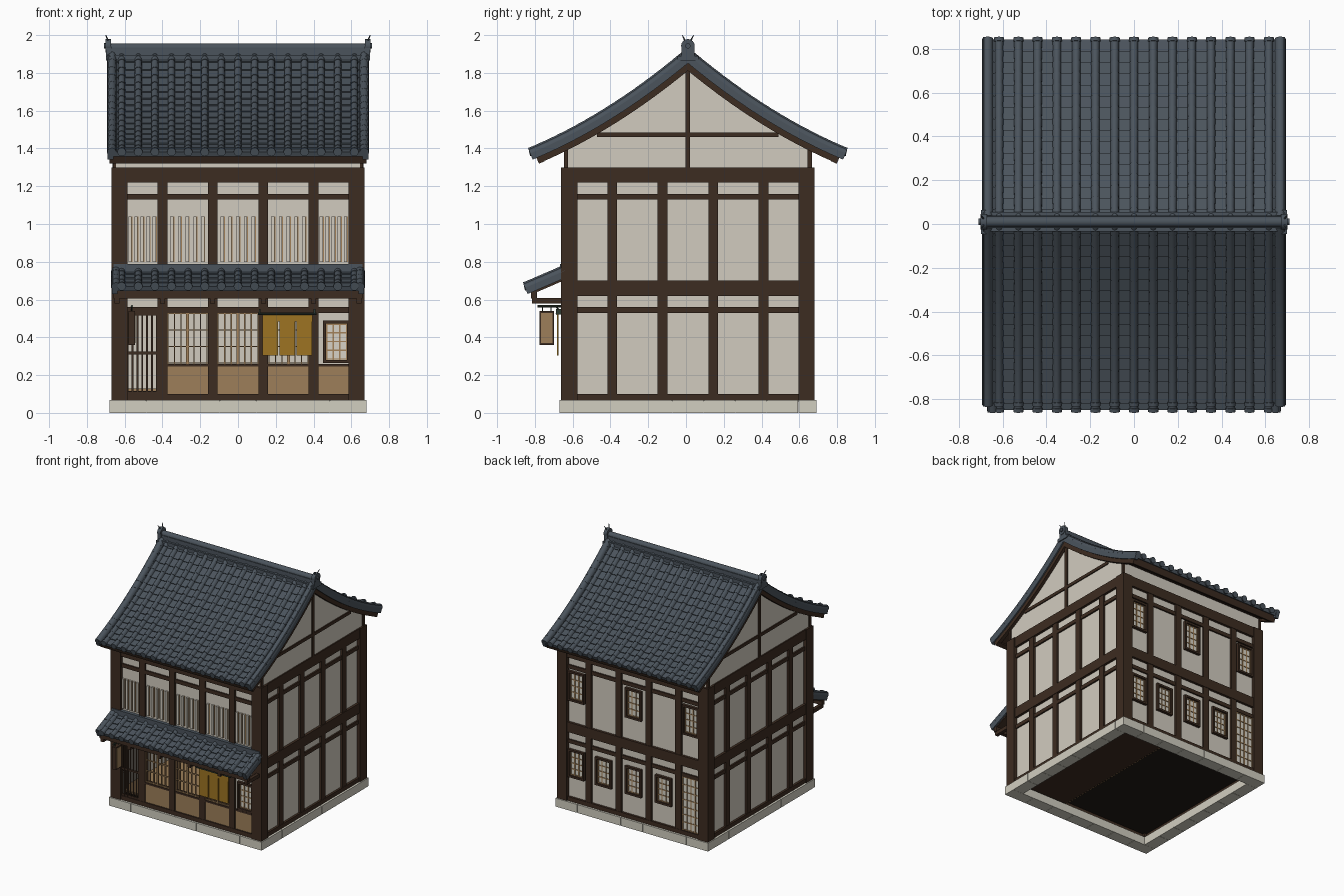
import bpy, bmesh, math
from mathutils import Vector

if "Cube" in bpy.data.objects:
    bpy.data.objects.remove(bpy.data.objects["Cube"])

CY = 0.01            # body centre in y
W = 0.645            # distance of the plaster face from the centre


def mat(name, r, g, b):
    m = bpy.data.materials.new(name)
    m.diffuse_color = (r, g, b, 1)
    m.use_nodes = True
    m.node_tree.nodes["Principled BSDF"].inputs["Base Color"].default_value = m.diffuse_color
    return m


TILE = mat("slate tile", .070, .088, .108)
TIMBER = mat("dark timber", .046, .025, .015)
PLASTER = mat("plaster", .640, .600, .520)
STONE = mat("stone", .640, .620, .530)
CEDAR = mat("cedar board", .340, .212, .100)
LATTICE = mat("light lattice", .360, .220, .100)
PAPER = mat("paper", .680, .650, .570)
OCHRE = mat("ochre cloth", .340, .175, .016)
IRON = mat("green iron", .030, .045, .032)
EARTH = mat("dark interior", .014, .010, .007)


def finish(name, bm, material, smooth=False):
    bmesh.ops.recalc_face_normals(bm, faces=bm.faces[:])
    me = bpy.data.meshes.new(name)
    bm.to_mesh(me)
    bm.free()
    me.materials.append(material)
    ob = bpy.data.objects.new(name, me)
    bpy.context.collection.objects.link(ob)
    if smooth:
        bpy.context.view_layer.objects.active = ob
        ob.select_set(True)
        bpy.ops.object.shade_smooth_by_angle(angle=math.radians(40))
        ob.select_set(False)


def prism(bm, pts, x0, x1):
    """Extrude a (y, z) outline along x."""
    a = [bm.verts.new((x0, y, z)) for y, z in pts]
    b = [bm.verts.new((x1, y, z)) for y, z in pts]
    bm.faces.new(a)
    bm.faces.new(b[::-1])
    for i in range(len(pts)):
        j = (i + 1) % len(pts)
        bm.faces.new((a[i], b[i], b[j], a[j]))


def box(bm, x0, x1, y0, y1, z0, z1):
    prism(bm, [(y0, z0), (y1, z0), (y1, z1), (y0, z1)], x0, x1)


def boxes(name, material, items):
    bm = bmesh.new()
    for it in items:
        box(bm, *it)
    finish(name, bm, material)


def tube(bm, p, q, r, r2=None, n=12):
    p, q = Vector(p), Vector(q)
    rot = (q - p).to_track_quat('Z', 'Y').to_matrix().to_4x4()
    rot.translation = (p + q) / 2
    bmesh.ops.create_cone(bm, cap_ends=True, segments=n, radius1=r, matrix=rot,
                          radius2=r if r2 is None else r2, depth=(q - p).length)


def on(side, u0, u1, o0, o1, z0, z1):
    """Box on a wall: u along it, o outward from the wall face."""
    o0, o1 = W + o0, W + o1
    return {'front': (u0, u1, CY - o1, CY - o0, z0, z1),
            'back': (u0, u1, CY + o0, CY + o1, z0, z1),
            'right': (o0, o1, CY + u0, CY + u1, z0, z1),
            'left': (-o1, -o0, CY + u0, CY + u1, z0, z1)}[side]


SIDES = ('front', 'back', 'right', 'left')
POSTS = (-.4, -.134, .134, .4)
BAYS = ((-.585, -.427), (-.375, -.16), (-.11, .11), (.16, .375), (.427, .585))

# foundation blocks, floors
stones = []
for s in SIDES:
    lim = .68 if s in ('front', 'back') else .585
    stones.append(on(s, -lim + .004, lim - .004, -.06, .032, .002, .064))
    for i in range(7):
        a = -lim + 2 * lim * i / 7
        stones.append(on(s, a + .001, a + 2 * lim / 7 - .001, -.06, .035, 0, .067))
boxes("foundation_stones", STONE, stones)
boxes("upper_floor", EARTH, [(-.62, .62, CY - .62, CY + .62, .64, .68)])
boxes("shop_floor", CEDAR, [(-.62, .62, CY - .62, CY + .62, .115, .13)])
boxes("floor_underside", EARTH, [(-.62, .62, CY - .62, CY + .62, .10, .115)])
boxes("floor_planks", TIMBER, [(.16, .62, CY - .61, CY + .61, .08, .10)])
boxes("floor_edge_strip", LATTICE, [(.15, .16, CY - .6 + i * .03, CY - .585 + i * .03, .08, .10)
                                    for i in range(40)])

# walls (the shop front is open between its posts) and timber frame
walls = [on(s, -.64, .64, -.03, 0, .06, 1.3) for s in SIDES[1:]]
walls += [on('front', -.64, .64, -.03, 0, .53, 1.3), on('front', -.43, .64, -.03, 0, .06, .25),
          on('front', .40, .64, -.03, 0, .25, .53), on('front', -.64, -.585, -.03, 0, .06, .53)]
boxes("plaster_walls", PLASTER, walls)
frame = []
for s in SIDES:
    frame += [on(s, c - .026, c + .026, -.03, .016, .066, 1.26) for c in POSTS]
    frame += [on(s, -.64, .64, -.04, o, z0, z1) for z0, z1, o in
              ((.066, .10, .018), (.53, .56, .012), (.62, .70, .02), (1.13, 1.16, .012),
               (1.22, 1.30, .02))]
boxes("timber_frame", TIMBER, frame)
boxes("corner_posts", TIMBER, [(sx * .628 - .043, sx * .628 + .043, CY + sy * .628 - .043,
      CY + sy * .628 + .043, .066, 1.30) for sx in (-1, 1) for sy in (-1, 1)])


# roof helpers: d runs down the slope, h is measured square to it
def slope_point(f, s, y0, d, h):
    m = (f(d + .001) - f(d - .001)) / .002
    k = math.hypot(1, m)
    return (y0 + s * (d - h * m / k), f(d) + h / k)


def slab(bm, f, s, y0, d0, d1, h0, h1, x0, x1, n=12):
    ds = [d0 + (d1 - d0) * i / n for i in range(n + 1)]
    prism(bm, [slope_point(f, s, y0, d, h1) for d in ds] +
          [slope_point(f, s, y0, d, h0) for d in ds[::-1]], x0, x1)


def roll(bm, f, s, y0, d0, d1, x, r0, r1):
    """One half-round cover tile."""
    rings = []
    for d, r in ((d0, r0), (d1, r1)):
        ring = []
        for i in range(7):
            a = math.pi * i / 6
            y, z = slope_point(f, s, y0, d, r * math.sin(a) * 1.2)
            ring.append(bm.verts.new((x + r * math.cos(a), y, z)))
        rings.append(ring)
    for i in range(6):
        bm.faces.new((rings[0][i], rings[0][i + 1], rings[1][i + 1], rings[1][i]))
    bm.faces.new(rings[1])
    bm.faces.new(rings[0][::-1])


def tiled_roof(name, f, s, y0, length, courses, half):
    bm = bmesh.new()
    step = length / courses
    for c in range(courses):
        d0, d1 = c * step, (c + 1) * step
        prism(bm, [slope_point(f, s, y0, d, h) for d, h in
                   ((d0, -.02), (d1, -.02), (d1, .007), (d0, 0))], -half, half)
        for i in range(-7, 8):
            roll(bm, f, s, y0, d0, d1, i * .088, .0185, .021)
        for sx in (-1, 1):
            roll(bm, f, s, y0, d0, d1 + .004, sx * (half - .022), .025, .026)
    for i in range(-7, 8):                       # round eave ends
        y, z = slope_point(f, s, y0, length, .006)
        tube(bm, (i * .088, y - s * .01, z + .004), (i * .088, y + s * .008, z), .023)
    for sx in (-1, 1):                           # verge tiles
        x = sorted((sx * (half - .03), sx * half))
        slab(bm, f, s, y0, 0, length + .005, -.035, .022, *x)
    finish(name, bm, TILE, True)


def main_curve(d):
    return 1.897 - .84 * d + .255 * d * d


def pent_curve(d):
    return .755 - .43 * d


# main roof with soffit, bargeboards and eave boards
boards = bmesh.new()
for s, nm in ((-1, "front"), (1, "back")):
    tiled_roof("roof_tiles_" + nm, main_curve, s, CY, .83, 16, .69)
    slab(boards, main_curve, s, CY, 0, .81, -.052, -.018, -.66, .66)
    slab(boards, main_curve, s, CY, .785, .815, -.068, -.018, -.68, .68, 2)
    for x in (-.68, .65):
        slab(boards, main_curve, s, CY, 0, .815, -.066, -.018, x, x + .03)
finish("roof_boards", boards, TIMBER)

# attic wall with gable timbers
bm = bmesh.new()
ds = [.65 * i / 8 for i in range(9)]
prism(bm, [(CY + d, main_curve(d) - .045) for d in ds] + [(CY + .65, 1.28), (CY - .65, 1.28)] +
      [(CY - d, main_curve(d) - .045) for d in ds[:0:-1]], -.655, .655)
finish("attic_wall", bm, PLASTER)
gable = []
for s in ('left', 'right'):
    gable += [on(s, -.012, .012, 0, .02, 1.29, 1.85), on(s, -.48, .48, 0, .018, 1.46, 1.485)]
    gable += [on(s, c - .011, c + .011, 0, .018, 1.29, 1.41) for c in (-.645, .645)]
boxes("gable_timbers", TIMBER, gable)

# ridge with end ornaments
bm = bmesh.new()
box(bm, -.685, .685, CY - .045, CY + .045, 1.85, 1.895)
box(bm, -.685, .685, CY - .028, CY + .028, 1.895, 1.93)
tube(bm, (-.69, CY, 1.932), (.69, CY, 1.932), .024)
for sx in (-1, 1):
    x = sorted((sx * .67, sx * .698))
    box(bm, *x, CY - .034, CY + .034, 1.865, 1.94)
    box(bm, *x, CY - .055, CY + .055, 1.865, 1.89)
    tube(bm, (sx * .672, CY, 1.943), (sx * .702, CY, 1.943), .036, n=16)
    tube(bm, (sx * .70, CY, 1.943), (sx * .71, CY, 1.943), .014)
    for sy in (-1, 1):
        tube(bm, (sx * .685, CY + sy * .012, 1.965), (sx * .70, CY + sy * .03, 2.0), .006, .002, 6)
finish("ridge", bm, TILE, True)

# pent roof over the shop front
PY = CY - W
tiled_roof("pent_roof_tiles", pent_curve, -1, PY, .212, 4, .668)
bm = bmesh.new()
slab(bm, pent_curve, -1, PY, 0, .195, -.045, -.018, -.655, .655, 2)
box(bm, -.66, .66, -.82, -.79, .605, .645)
for x in (-.64, *POSTS, .64):
    box(bm, x - .013, x + .013, -.815, -.64, .578, .607)
finish("pent_roof_timbers", bm, TIMBER)
boxes("pent_roof_flashing", TILE, [(-.66, .66, -.668, -.64, .74, .787)])

# upper front slatted vents
slats, strips = [], []
for a, b in BAYS:
    c, p = (a + b) / 2, .032 if b - a < .2 else .041
    for i in range(-2, 3):
        slats.append(on('front', c + i * p - .010, c + i * p + .007, 0, .014, .80, 1.04))
        strips.append(on('front', c + i * p + .007, c + i * p + .012, 0, .006, .80, 1.04))
boxes("vent_slats", PLASTER, slats)
boxes("vent_strips", LATTICE, strips)

paper, bars, rims, panels = [], [], [], []


def screen(side, a, b, z0, z1, nv, nh, backed=True):
    """Light lattice, with paper behind it if backed."""
    if backed:
        paper.append(on(side, a, b, 0, .003, z0, z1))
    for i in range(nv + 1):
        u = a + .004 + (b - a - .008) * i / nv
        bars.append(on(side, u - .0035, u + .0035, -.003, .008, z0, z1))
    for i in range(nh + 1):
        z = z0 + .004 + (z1 - z0 - .008) * i / nh
        bars.append(on(side, a, b, -.003, .007, z - .0035, z + .0035))


def window(side, c, z0, z1):
    a, b, t = c - .072, c + .072, .016
    rims.extend([on(side, a, a + t, 0, .022, z0, z1), on(side, b - t, b, 0, .022, z0, z1),
                 on(side, a, b, 0, .022, z0, z0 + t), on(side, a, b, 0, .022, z1 - t, z1)])
    screen(side, a + t, b - t, z0 + t, z1 - t, 3, 4)


# open shop front screens and back windows
for i, (a, b) in enumerate(BAYS):
    if i:
        panels.append(on('front', a - .01, b + .01, 0, .008, .10, .248))
        rims.append(on('front', a - .01, b + .01, -.03, .014, .246, .26))
    if i in (1, 2, 3):
        screen('front', a, b, .26, .53, 6, 3, False)
        m = (a + b) / 2
        bars.append(on('front', m - .008, m + .008, -.003, .011, .26, .53))
window('front', .522, .265, .49)
for c in (.51, .267, 0, -.267):
    window('back', c, .26, .485)
for c in (.51, 0, -.51):
    window('back', c, .875, 1.115)
screen('back', -.585, -.43, .10, .53, 4, 7)
boxes("paper_screens", PAPER, paper)
boxes("lattice_bars", LATTICE, bars)
boxes("window_frames", TIMBER, rims)
boxes("cedar_panels", CEDAR, panels)

# barred entrance door
a, b = BAYS[0]
boxes("entrance_door_bars", TIMBER,
      [on('front', a + i * .026 - .005, a + i * .026 + .005, 0, .014, .10, .53) for i in range(7)] +
      [on('front', a, b, 0, .012, z, z + .014) for z in (.10, .31, .516)])

# door curtain with rod
NY = -.684
cloth = [(.13, .395, NY, NY + .008, .485, .52)]
for i in range(3):
    x = .13 + i * .0893
    cloth.append((x, x + .083, NY, NY + .008, .305, .487))
boxes("door_curtain", OCHRE, cloth)
bm = bmesh.new()
tube(bm, (.105, NY, .525), (.415, NY, .525), .006, n=8)
for x in (.115, .405):
    box(bm, x - .005, x + .005, NY - .004, -.63, .52, .55)
finish("curtain_rod", bm, IRON)

# hanging sign
bm = bmesh.new()
tube(bm, (-.562, -.64, .565), (-.562, -.785, .565), .006, n=8)
for y in (-.76, -.715):
    tube(bm, (-.562, y, .565), (-.562, y, .53), .003, n=6)
tube(bm, (-.562, -.65, .52), (-.562, -.69, .565), .004, n=6)
finish("sign_bracket", bm, IRON)
boxes("sign_frame", TIMBER, [(-.58, -.545, -.775, -.70, .36, .54)])
boxes("sign_panels", CEDAR, [(-.583, -.542, -.767, -.708, .37, .53)])
